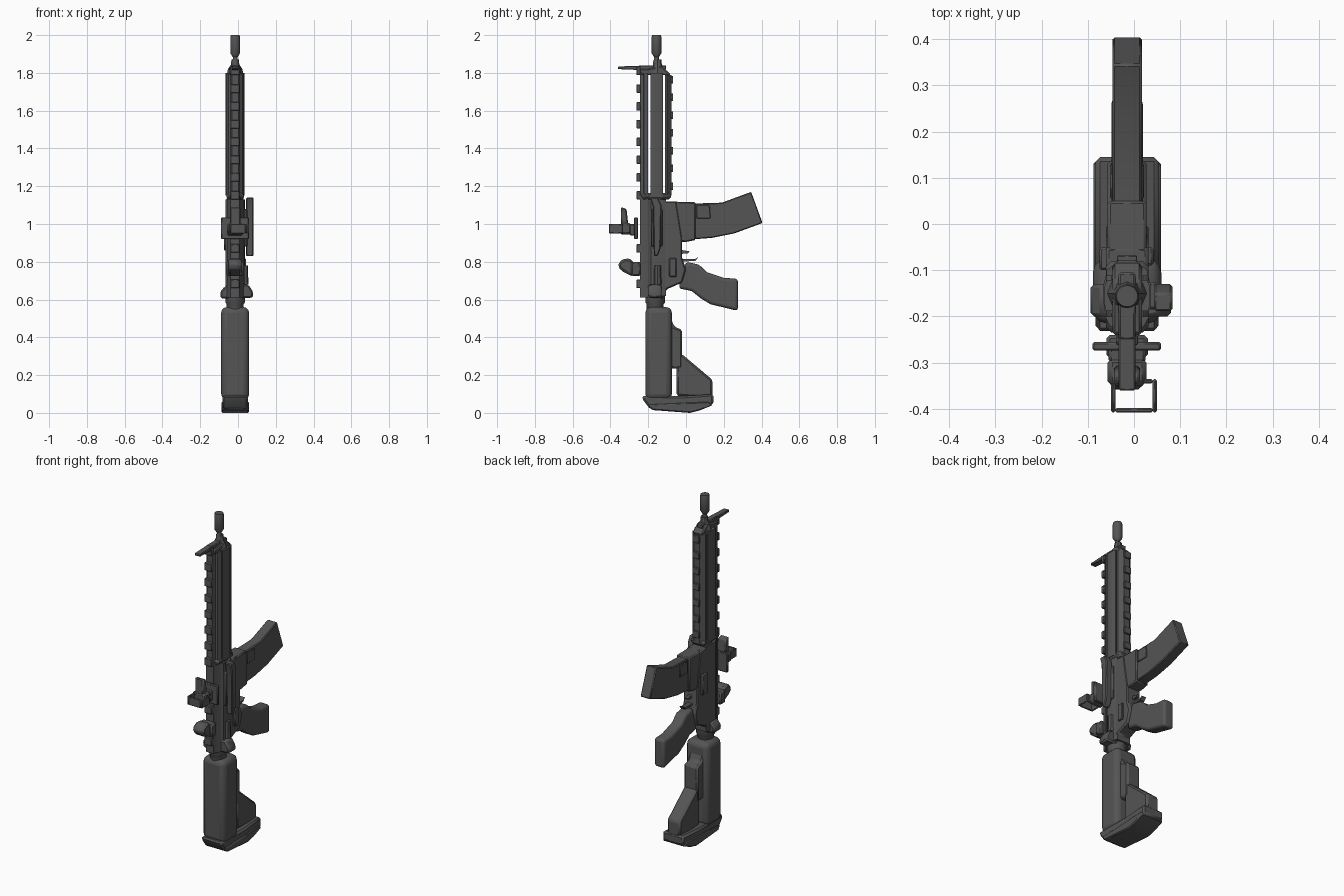
import bpy, bmesh, math
from mathutils import Vector

CX = -0.015   # symmetry plane of the model


def material(name, v):
    m = bpy.data.materials.new(name)
    m.diffuse_color = (v, v, v, 1)
    return m


GREY = material("dark_grey", 0.09)


def finish(name, bm, bevel=0.0, segs=1):
    bmesh.ops.recalc_face_normals(bm, faces=bm.faces)
    me = bpy.data.meshes.new(name)
    bm.to_mesh(me)
    bm.free()
    me.materials.append(GREY)
    ob = bpy.data.objects.new(name, me)
    bpy.context.collection.objects.link(ob)
    if bevel:
        b = ob.modifiers.new("bevel", 'BEVEL')
        b.width, b.segments, b.limit_method = bevel, segs, 'ANGLE'
    bpy.ops.object.select_all(action='DESELECT')
    ob.select_set(True)
    bpy.context.view_layer.objects.active = ob
    bpy.ops.object.shade_smooth_by_angle(angle=math.radians(35))
    return ob


def extrude(name, pts, vec, bevel=0.0, segs=1):
    bm = bmesh.new()
    f = bm.faces.new([bm.verts.new(p) for p in pts])
    r = bmesh.ops.extrude_face_region(bm, geom=[f])
    bmesh.ops.translate(bm, vec=Vector(vec),
                        verts=[v for v in r['geom'] if isinstance(v, bmesh.types.BMVert)])
    return finish(name, bm, bevel, segs)


def side(name, pts, half, bevel=0.0, segs=1, cx=CX):
    """Side profile in y, z, extruded across x."""
    return extrude(name, [(cx - half, y, z) for y, z in pts], (2 * half, 0, 0), bevel, segs)


def section(name, pts, z0, z1, bevel=0.0):
    """Half cross-section (x offset, y), mirrored in x and extruded along z."""
    loop = [(CX + x, y, z0) for x, y in pts] + [(CX - x, y, z0) for x, y in reversed(pts)]
    return extrude(name, loop, (0, 0, z1 - z0), bevel)


def box(name, x, y, z, bevel=0.0, segs=1):
    pts = [(x[0], y[0], z[0]), (x[1], y[0], z[0]), (x[1], y[1], z[0]), (x[0], y[1], z[0])]
    return extrude(name, pts, (0, 0, z[1] - z[0]), bevel, segs)


def mid(half):
    return (CX - half, CX + half)


def lathe(name, rings, y=-0.156, n=16):
    """Round part along z from (z, radius) rings."""
    bm = bmesh.new()
    loops = [[bm.verts.new((CX + r * math.cos(2 * math.pi * i / n),
                            y + r * math.sin(2 * math.pi * i / n), z)) for i in range(n)]
             for z, r in rings]
    for a, b in zip(loops, loops[1:]):
        for i in range(n):
            bm.faces.new((a[i], a[(i + 1) % n], b[(i + 1) % n], b[i]))
    bm.faces.new(loops[0])
    bm.faces.new(loops[-1])
    return finish(name, bm)


def frame(name, x, y, z, t):
    """Open rectangular hoop seen along z."""
    box(name + "_left", (x[0], x[0] + t), y, z, 0.004)
    box(name + "_right", (x[1] - t, x[1]), y, z, 0.004)
    box(name + "_top", (x[0] + t, x[1] - t), (y[0], y[0] + t), z, 0.003)
    box(name + "_base", (x[0] + t, x[1] - t), (y[1] - t, y[1]), z, 0.003)


# Barrel and muzzle
lathe("barrel", [(1.05, 0.018), (1.86, 0.018), (1.875, 0.012), (1.90, 0.014)])
lathe("muzzle", [(1.885, 0.014), (1.905, 0.026), (1.99, 0.026), (2.0, 0.023)])
lathe("handguard_nose", [(1.79, 0.045), (1.82, 0.038), (1.845, 0.022), (1.87, 0.02)], -0.15, 8)

# Handguard panels with open slits between them
section("handguard_top", [(0.018, -0.243), (0.025, -0.225), (0.036, -0.222), (0.048, -0.2)], 1.15, 1.80)
section("handguard_bottom", [(0.044, -0.112), (0.044, -0.1), (0.025, -0.085), (0.018, -0.078)], 1.15, 1.79)
for s, n in ((-1, "left"), (1, "right")):
    pts = [(0.024, -0.188), (0.046, -0.188), (0.05, -0.17), (0.05, -0.138), (0.044, -0.121), (0.024, -0.121)]
    extrude("handguard_" + n, [(CX + s * x, y, 1.15) for x, y in pts], (0, 0, 0.65))
side("handguard_front_cap", [(-0.24, 1.79), (-0.08, 1.79), (-0.10, 1.81), (-0.13, 1.835), (-0.21, 1.82),
                             (-0.24, 1.82)], 0.032, 0.006)
box("handguard_rear_ring", mid(0.046), (-0.235, -0.08), (1.13, 1.165), 0.012)

# Rail teeth along top and bottom
for i in range(13):
    z = 0.66 + i * 0.094
    if not 0.9 < z < 1.05:
        box("top_rail_tooth", mid(0.024), (-0.262, -0.24), (z, z + 0.045), 0.003)
for i in range(7):
    z = 1.18 + i * 0.094
    box("bottom_rail_tooth", mid(0.022), (-0.08, -0.068), (z, z + 0.04), 0.002)

# Front sight
side("front_sight_base", [(-0.25, 1.815), (-0.105, 1.815), (-0.105, 1.84), (-0.25, 1.84)], 0.018, 0.004)
side("front_sight_post", [(-0.36, 1.82), (-0.24, 1.815), (-0.24, 1.838), (-0.36, 1.834)], 0.018, 0.003)

# Upper and lower receiver
section("receiver_rail", [(0.024, -0.243), (0.03, -0.222), (0.044, -0.2)], 0.61, 1.15)
section("upper_receiver", [(0.03, -0.205), (0.05, -0.185), (0.052, -0.135), (0.044, -0.105)], 0.62, 1.13)
side("lower_receiver", [(-0.14, 0.61), (-0.13, 0.6), (-0.10, 0.655), (-0.02, 0.69), (0.0, 0.76),
                        (-0.02, 0.82), (-0.02, 0.93), (-0.05, 1.12), (-0.14, 1.12)], 0.046, 0.01)
side("magazine_well", [(-0.12, 0.91), (0.0, 0.905), (0.05, 0.915), (0.05, 1.115), (-0.12, 1.12)], 0.042, 0.006)
box("ejection_cover", (0.03, 0.05), (-0.185, -0.125), (0.88, 1.08), 0.006)
side("bolt_lever", [(-0.19, 1.14), (-0.15, 1.14), (-0.13, 1.10), (-0.135, 0.87), (-0.15, 0.83),
                    (-0.17, 0.83), (-0.175, 1.09)], 0.02, 0.005, 1, 0.063)
lathe("receiver_front_collar", [(1.10, 0.05), (1.15, 0.042)], -0.15, 10)
box("left_control", (-0.075, -0.055), (-0.1, -0.05), (0.86, 0.98), 0.005)
box("right_control", (0.025, 0.042), (-0.09, -0.05), (0.72, 0.82), 0.005)
lathe("forward_assist", [(0.68, 0.02), (0.78, 0.018)], -0.15, 8).location.x = 0.05

# Charging handle
extrude("charging_handle", [(-0.09, -0.2, 0.605), (-0.095, -0.2, 0.64), (-0.07, -0.2, 0.67),
                            (0.055, -0.2, 0.68), (0.08, -0.2, 0.64), (0.08, -0.2, 0.61)],
        (0, 0.07, 0), 0.008)

# Trigger and guard
side("trigger_guard", [(-0.03, 0.80), (0.05, 0.805), (0.065, 0.825), (0.05, 0.815), (-0.03, 0.815)], 0.015)
side("trigger", [(-0.04, 0.84), (0.01, 0.845), (0.02, 0.855), (-0.04, 0.865)], 0.008)

# Pistol grip
side("pistol_grip", [(-0.04, 0.66), (0.03, 0.645), (0.08, 0.605), (0.13, 0.575), (0.275, 0.54),
                     (0.275, 0.71), (0.2, 0.715), (0.11, 0.745), (0.07, 0.785), (0.0, 0.80)], 0.034, 0.016, 3)

# Magazine and its ribs
side("magazine", [(0.03, 0.918), (0.14, 0.927), (0.255, 0.95), (0.405, 1.005), (0.345, 1.17),
                  (0.19, 1.113), (0.03, 1.108)], 0.032, 0.005)
side("magazine_panel", [(0.055, 1.03), (0.13, 1.03), (0.125, 1.10), (0.055, 1.10)], 0.037, 0.003)

# Optic on its clamp
box("optic_clamp", (-0.09, 0.058), (-0.274, -0.255), (0.92, 1.035), 0.004)
box("optic_mount", mid(0.04), (-0.30, -0.265), (0.94, 1.0), 0.006)
box("optic_body", mid(0.042), (-0.35, -0.29), (0.945, 1.005), 0.01)
frame("optic_hood", (-0.05, 0.05), (-0.408, -0.335), (0.95, 1.0), 0.01)
side("optic_post", [(-0.345, 0.99), (-0.305, 0.99), (-0.315, 1.08), (-0.345, 1.09)], 0.028, 0.006)

# Rear sight
box("rear_sight_base", mid(0.045), (-0.29, -0.24), (0.725, 0.80), 0.008)
side("rear_sight_body", [(-0.28, 0.72), (-0.33, 0.745), (-0.36, 0.77), (-0.355, 0.80), (-0.32, 0.82),
                         (-0.28, 0.81)], 0.036, 0.012)

# Buffer neck
lathe("buffer_neck", [(0.53, 0.045), (0.575, 0.045), (0.585, 0.052), (0.63, 0.052)], -0.163, 12)

# Shoulder stock
box("stock_body", mid(0.074), (-0.215, -0.075), (0.07, 0.56), 0.03, 3)
side("stock_spine", [(-0.09, 0.235), (-0.02, 0.235), (-0.02, 0.44), (-0.06, 0.455), (-0.09, 0.52)], 0.045, 0.01)
side("stock_fin", [(-0.05, 0.09), (0.14, 0.08), (0.14, 0.175), (-0.02, 0.31), (-0.05, 0.31)], 0.042, 0.01)
side("butt_plate", [(-0.225, 0.065), (-0.19, 0.02), (0.06, 0.02), (0.145, 0.045), (0.145, 0.10),
                    (0.0, 0.09), (-0.235, 0.09)], 0.068, 0.01)
side("butt_pad", [(-0.20, 0.045), (-0.18, 0.015), (0.02, 0.0), (0.07, 0.012), (0.14, 0.04), (0.12, 0.06)], 0.073, 0.006)
